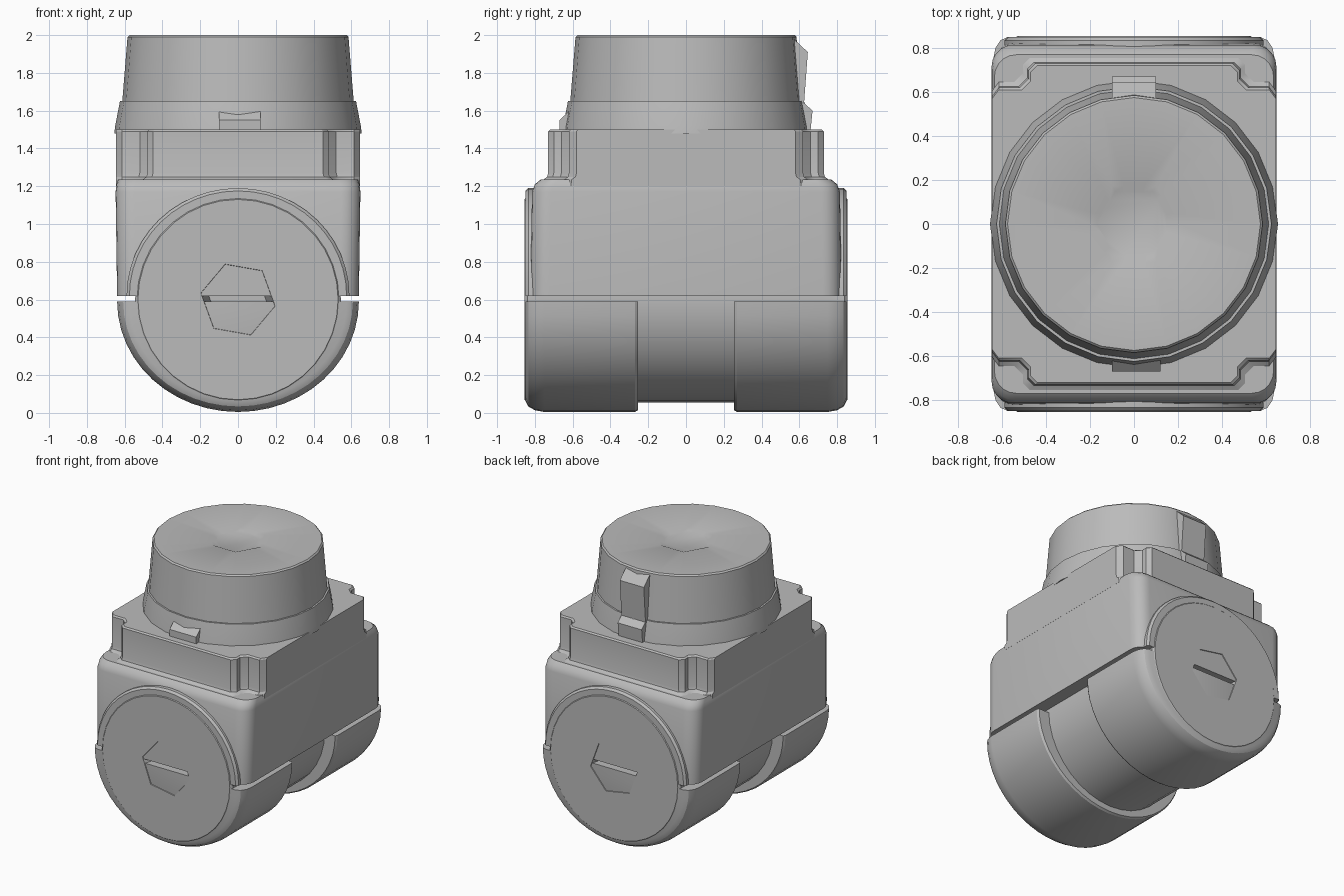
import bpy, bmesh
from math import sin, cos, pi, radians

cube = bpy.data.objects.get("Cube")
if cube:
    bpy.data.objects.remove(cube)

grey = bpy.data.materials.new("plain_grey")
grey.use_nodes = True
COLOUR = (0.5, 0.5, 0.5, 1)
grey.diffuse_color = COLOUR
grey.node_tree.nodes["Principled BSDF"].inputs["Base Color"].default_value = COLOUR


def loft(name, rings, smooth=30, bevel=0):
    """Skin a list of equal-length closed rings and cap both ends."""
    bm = bmesh.new()
    loops = [[bm.verts.new(p) for p in ring] for ring in rings]
    n = len(loops[0])
    for a, b in zip(loops, loops[1:]):
        for i in range(n):
            j = (i + 1) % n
            bm.faces.new((a[i], a[j], b[j], b[i]))
    bm.faces.new(loops[0])
    bm.faces.new(loops[-1])
    bmesh.ops.recalc_face_normals(bm, faces=bm.faces)
    mesh = bpy.data.meshes.new(name)
    bm.to_mesh(mesh)
    bm.free()
    mesh.materials.append(grey)
    obj = bpy.data.objects.new(name, mesh)
    bpy.context.collection.objects.link(obj)
    if bevel:
        mod = obj.modifiers.new("soft_edges", "BEVEL")
        mod.width, mod.segments, mod.limit_method = bevel, 2, "ANGLE"
    bpy.ops.object.select_all(action="DESELECT")
    obj.select_set(True)
    bpy.context.view_layer.objects.active = obj
    bpy.ops.object.shade_smooth_by_angle(angle=radians(smooth))
    return obj


def polar(r, sides=0, n=24, phase=0):
    """Circle, or a polygon sampled with the same number of points."""
    pts = []
    for i in range(n):
        a = 2 * pi * i / n
        k = r
        if sides:
            step = 2 * pi / sides
            k = r * cos(step / 2) / cos(a % step - step / 2)
        pts.append((k * cos(a + phase), k * sin(a + phase)))
    return pts


def rounded(w, d, r):
    """Rounded rectangle outline from its half sizes."""
    pts = []
    for q, (sx, sy) in enumerate(((1, 1), (-1, 1), (-1, -1), (1, -1))):
        for k in range(6):
            a = (q + k / 5) * pi / 2
            pts.append((sx * (w - r) + r * cos(a), sy * (d - r) + r * sin(a)))
    return pts


def notched(grow):
    """Block outline with a step cut out of each corner."""
    w, d = 0.645, 0.73 + grow
    quarter = [(w, 0.58 + grow), (w - 0.03, 0.62 + grow), (0.52 + grow, 0.62 + grow),
               (0.48 + grow, 0.66 + grow), (0.48 + grow, d - 0.03), (0.45 + grow, d)]
    right = quarter
    left = [(-x, y) for x, y in reversed(quarter)]
    back = right + left
    return back + [(-x, -y) for x, y in back]


def flat(pts, z):
    return [(x, y, z) for x, y in pts]


def upright(pts, y, z=0.6):
    return [(x, y, z + v) for x, v in pts]


# Main housing with rounded corners and a soft shoulder
loft("housing", [flat(rounded(w, d, 0.1), z) for w, d, z in (
    (0.64, 0.825, 0.62), (0.648, 0.815, 1.17), (0.643, 0.80, 1.21), (0.635, 0.77, 1.235))])

# Stepped block above the shoulder
loft("upper_block", [flat(notched(g), z) for g, z in (
    (0.03, 1.2), (0.025, 1.235), (0.005, 1.25), (0, 1.27), (0, 1.49), (-0.01, 1.5))])

# Tapered collar and round cap with a faint hexagonal dimple
loft("collar", [flat(polar(r), z) for r, z in ((0.655, 1.48), (0.65, 1.52), (0.625, 1.65))])
loft("top_cap", [flat(polar(r, s), z) for r, s, z in (
    (0.615, 0, 1.62), (0.585, 0, 1.99), (0.575, 0, 2.0), (0.2, 6, 1.997), (0.17, 6, 1.985))])

# Locating keys on the cap
loft("front_key", [[(x, -0.55, 1.6), (x, -0.615, 1.6), (x, -0.67, 1.55), (x, -0.67, 1.5),
                    (x, -0.55, 1.5)] for x in (-0.1, 0.12)])
loft("back_key", [[(x, 0.5, 1.97), (x, 0.57, 1.98), (x, 0.645, 1.91), (x, 0.625, 1.64),
                   (x, 0.67, 1.6), (x, 0.66, 1.5), (x, 0.5, 1.5)] for x in (-0.1, 0.1)])

# Cross barrel with a hexagonal socket in each end
half = [(0.16, 6, 0.74), (0.2, 6, 0.855), (0.53, 0, 0.855), (0.545, 0, 0.84)]
sections = [(r, s, -y) for r, s, y in half] + half[::-1]
loft("barrel", [upright(polar(r, s, 36, radians(-10)), y) for r, s, y in sections])

# Arched lip around the upper half of each barrel end, and the lower shells
arc = [pi * i / 24 for i in range(25)]
for side, label in ((-1, "front"), (1, "back")):
    loft(label + "_lip", [
        [(r * cos(a), side * y, 0.62 + (r - 0.02) * sin(a)) for a in arc]
        for r, y in ((0.59, 0.7), (0.59, 0.835), (0.575, 0.85))])
    loft(label + "_shell", [
        [(0.64 * k * cos(a), side * y, 0.59 - 0.585 * k * sin(a)) for a in arc]
        for k, y in ((0.985, 0.255), (1, 0.27), (1, 0.75), (0.985, 0.80),
                     (0.95, 0.835), (0.9, 0.85))])
